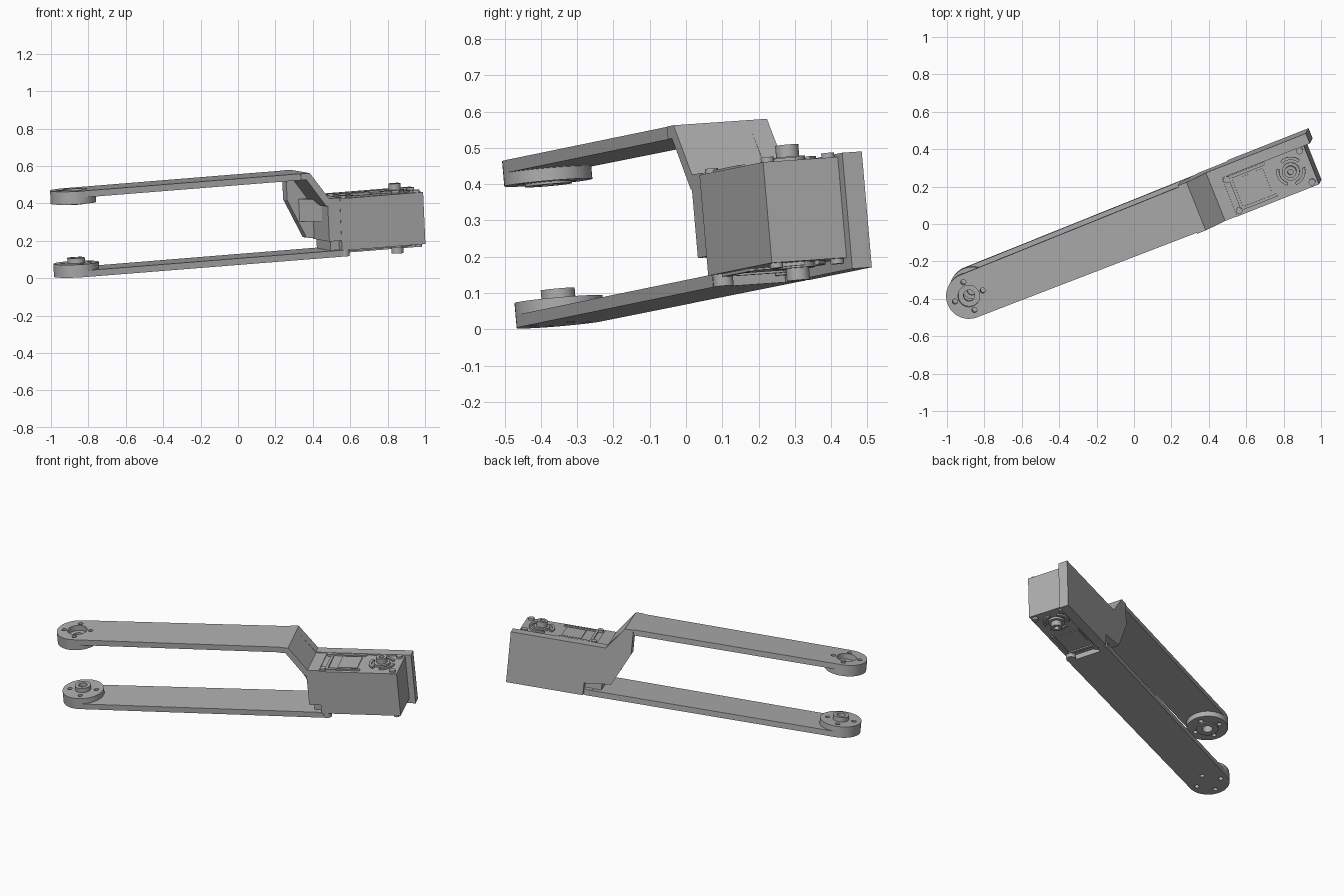
import bpy, bmesh, math
from mathutils import Vector, Matrix

old = bpy.data.objects.get("Cube")
if old:
    bpy.data.objects.remove(old, do_unlink=True)

# Tilted frame of the linkage: along the arm, across it, through its thickness
u = Vector((1, 0.394, 0.08)).normalized()
w = Vector((-0.045, -0.087, 1))
w = (w - u * w.dot(u)).normalized()
v = w.cross(u)
FRAME = Matrix((u, v, w)).transposed().to_4x4()

grey = bpy.data.materials.new("plain_grey")
grey.use_nodes = True
grey.diffuse_color = (0.42, 0.42, 0.42, 1)
grey.node_tree.nodes["Principled BSDF"].inputs["Base Color"].default_value = (0.42, 0.42, 0.42, 1)


def prism(name, outline, lo, hi, side=False):
    """Extrude an outline along thickness, or across the arm when side is set."""
    bm = bmesh.new()
    place = (lambda p, h: (p[0], h, p[1])) if side else (lambda p, h: (p[0], p[1], h))
    face = bm.faces.new([bm.verts.new(place(p, lo)) for p in outline])
    ext = bmesh.ops.extrude_face_region(bm, geom=[face])
    shift = Vector((0, hi - lo, 0)) if side else Vector((0, 0, hi - lo))
    bmesh.ops.translate(bm, vec=shift, verts=[e for e in ext["geom"] if isinstance(e, bmesh.types.BMVert)])
    bmesh.ops.recalc_face_normals(bm, faces=bm.faces)
    mesh = bpy.data.meshes.new(name)
    bm.to_mesh(mesh)
    bm.free()
    mesh.materials.append(grey)
    obj = bpy.data.objects.new(name, mesh)
    obj.matrix_world = FRAME
    bpy.context.collection.objects.link(obj)
    return obj


def box(name, a0, a1, b0, b1, c0, c1):
    return prism(name, [(a0, b0), (a1, b0), (a1, b1), (a0, b1)], c0, c1)


def arc(a, b, r, start, end, n):
    angles = [math.radians(start + (end - start) * i / n) for i in range(n + 1)]
    return [(a + r * math.cos(t), b + r * math.sin(t)) for t in angles]


def disc(name, a, b, r, c0, c1, n=40):
    return prism(name, arc(a, b, r, 0, 360, n)[:-1], c0, c1)


def activate(obj):
    bpy.ops.object.select_all(action="DESELECT")
    obj.select_set(True)
    bpy.context.view_layer.objects.active = obj


def cut(obj, cutters):
    activate(obj)
    for cutter in cutters:
        cutter.hide_render = True
        mod = obj.modifiers.new("hole", "BOOLEAN")
        mod.operation = "DIFFERENCE"
        mod.solver = "EXACT"
        mod.object = cutter
        bpy.ops.object.modifier_apply(modifier=mod.name)
        bpy.data.objects.remove(cutter, do_unlink=True)


def smooth(obj):
    activate(obj)
    bpy.ops.object.shade_smooth_by_angle(angle=math.radians(30))


def bolt_holes(a, c0, c1):
    return [disc("bolt_cutter", a + 0.08 * math.cos(k * math.pi / 2),
                 0.08 * math.sin(k * math.pi / 2), 0.014, c0, c1, 16) for k in range(4)]


HUB, R = -0.925, 0.122


def arm(name, end, c0, c1):
    return prism(name, arc(HUB, 0, R, 90, 270, 28) + [(end, -0.132), (end, 0.132)], c0, c1)


# Upper arm with its open hub
upper_arm = arm("upper_arm", 0.36, 0.51, 0.545)
cut(upper_arm, [disc("hub_cutter", HUB, 0, 0.058, 0.5, 0.56)] + bolt_holes(HUB, 0.5, 0.56))
upper_hub = disc("upper_hub", HUB, 0, R, 0.475, 0.511, 56)
cut(upper_hub, [disc("axle_cutter", HUB, 0, 0.03, 0.46, 0.52)] + bolt_holes(HUB, 0.46, 0.52))
upper_rim = disc("upper_hub_rim", HUB, 0, 0.065, 0.468, 0.477)
cut(upper_rim, [disc("rim_cutter", HUB, 0, 0.03, 0.46, 0.49)])

# Lower arm with its raised hub and pin
lower_arm = arm("lower_arm", 0.56, 0.083, 0.118)
cut(lower_arm, bolt_holes(HUB, 0.07, 0.13))
lower_hub = disc("lower_hub", HUB, 0, R, 0.117, 0.152, 56)
cut(lower_hub, bolt_holes(HUB, 0.1, 0.16))
lower_pin = disc("lower_hub_pin", HUB, 0, 0.047, 0.15, 0.18)
cut(lower_pin, [disc("pin_cutter", HUB, 0, 0.026, 0.155, 0.19)])
for part in (upper_arm, upper_hub, upper_rim, lower_arm, lower_hub, lower_pin):
    smooth(part)
for s in (-1, 1):
    smooth(disc("lower_arm_ear", 0.575, 0.107 * s, 0.028, 0.083, 0.12, 24))

# Bracket: stepped neck, end plate, connector, back wall and inner gusset
prism("bracket_neck", [(0.335, 0.545), (0.385, 0.545), (0.49, 0.40), (0.558, 0.40), (0.558, 0.36),
                       (0.472, 0.36), (0.365, 0.51), (0.335, 0.51)], -0.138, 0.14, True)
box("bracket_end_plate", 0.48, 0.558, -0.138, 0.1, 0.17, 0.399)
box("bracket_connector", 0.5, 0.61, -0.1, 0.1, 0.116, 0.175)
prism("bracket_back_wall", [(0.335, 0.544), (0.335, 0.39), (0.437, 0.18), (0.6, 0.16), (0.6, 0.083),
                            (1.066, 0.083), (1.066, 0.404), (0.49, 0.404), (0.385, 0.544)], 0.082, 0.14, True)
prism("bracket_gusset", [(0.5, -0.08), (0.5, 0.1), (0.39, 0.1)], 0.27, 0.39)

# Motor body
box("motor_body", 0.55, 1.03, -0.14, 0.085, 0.116, 0.395)
AX, BX = 0.915, -0.02


# Motor faces: thin cover, cap frame, corner screws and output shaft
def face_details(label, c, d):
    def span(h0, h1):
        return sorted((c + d * h0, c + d * h1))
    box(label + "_cover", 0.66, 0.78, -0.09, 0.05, *span(-0.004, 0.005))
    for s in (-1, 1):
        box(label + "_frame_rail", 0.59, 0.8, -0.02 + 0.09 * s - 0.008, -0.02 + 0.09 * s + 0.008, *span(-0.004, 0.008))
        for a in (0.58, 1.0):
            smooth(disc(label + "_screw", a, -0.025 + 0.09 * s, 0.018, *span(-0.004, 0.014), 20))
    box(label + "_frame_bar", 0.59, 0.606, -0.11, 0.07, *span(-0.004, 0.008))
    for k in range(3):
        start = 30 + 120 * k
        ring = arc(AX, BX, 0.078, start, start + 85, 14) + arc(AX, BX, 0.062, start + 85, start, 14)
        smooth(prism(label + "_ring_segment", ring, *span(-0.004, 0.01)))
    smooth(disc(label + "_shaft_collar", AX, BX, 0.048, *span(-0.004, 0.014)))
    shaft = disc(label + "_shaft", AX, BX, 0.032, *span(-0.004, 0.048), 32)
    cut(shaft, [disc("shaft_cutter", AX, BX, 0.015, *span(0.02, 0.06), 20)])
    smooth(shaft)


face_details("top", 0.395, 1)
face_details("bottom", 0.116, -1)
